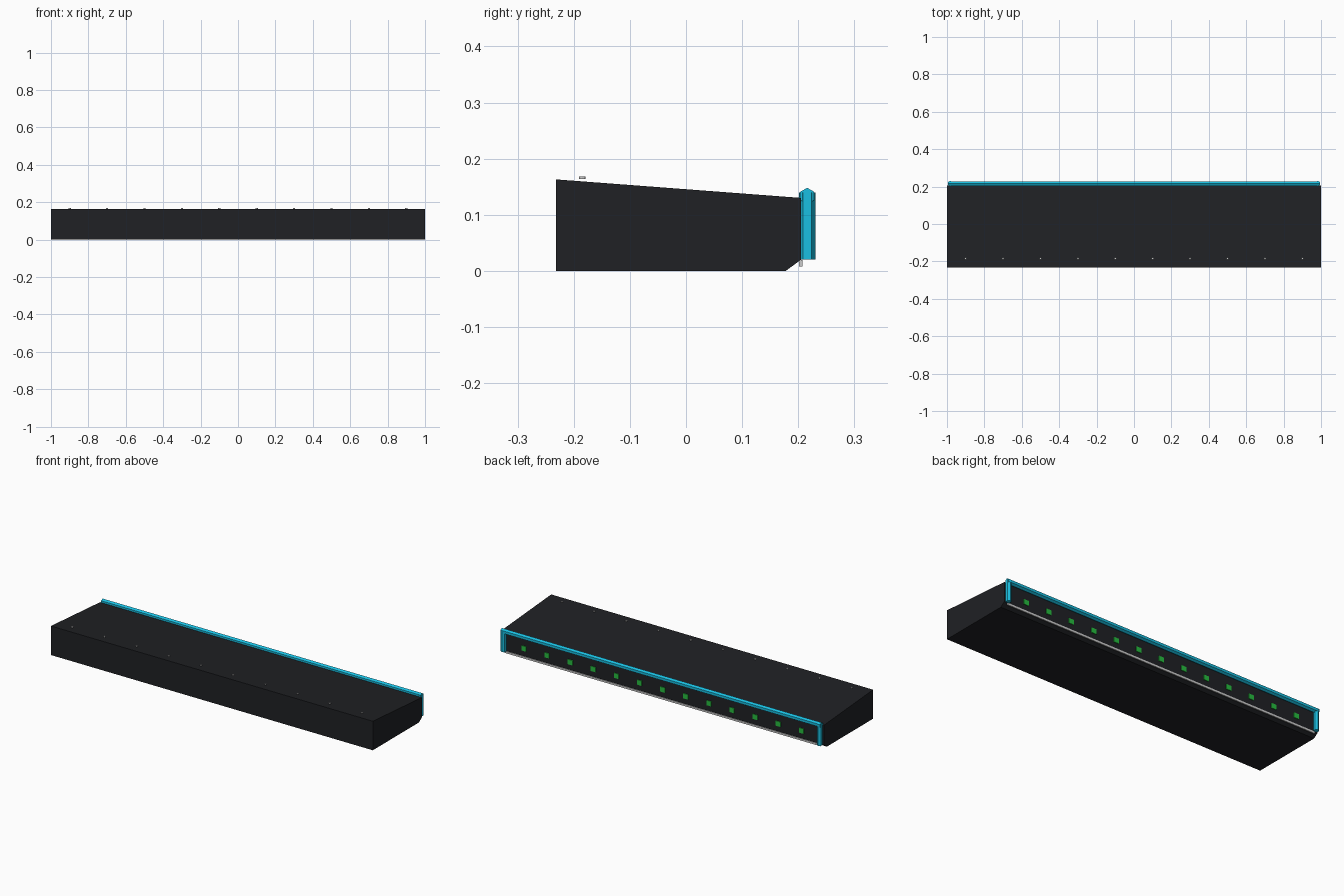
import bpy, bmesh, math
from mathutils import Matrix

if "Cube" in bpy.data.objects:
    bpy.data.objects.remove(bpy.data.objects["Cube"])


def material(name, rgb):
    m = bpy.data.materials.new(name)
    m.diffuse_color = (*rgb, 1)
    m.use_nodes = True
    m.node_tree.nodes["Principled BSDF"].inputs["Base Color"].default_value = m.diffuse_color
    return m


dark = material("charcoal", (0.014, 0.015, 0.018))
cyan = material("cyan", (0.01, 0.52, 0.75))
green = material("green", (0.02, 0.5, 0.05))
silver = material("silver", (0.6, 0.6, 0.62))


def finish(bm, name, mat):
    bmesh.ops.recalc_face_normals(bm, faces=bm.faces)
    me = bpy.data.meshes.new(name)
    bm.to_mesh(me)
    bm.free()
    me.materials.append(mat)
    ob = bpy.data.objects.new(name, me)
    bpy.context.collection.objects.link(ob)
    return ob


def box(name, mat, centre, size):
    bm = bmesh.new()
    bmesh.ops.create_cube(bm, size=1, matrix=Matrix.Translation(centre) @ Matrix.Diagonal((*size, 1)))
    return finish(bm, name, mat)


def rod(name, mat, centre, radius, length, sides, rot=Matrix()):
    bm = bmesh.new()
    bmesh.ops.create_cone(bm, cap_ends=True, segments=sides, radius1=radius, radius2=radius,
                          depth=length, matrix=Matrix.Translation(centre) @ rot)
    return finish(bm, name, mat)


# body: side profile extruded along x
profile = [(-0.232, 0), (-0.232, 0.163), (0.205, 0.13), (0.205, 0.02), (0.178, 0)]
bm = bmesh.new()
face = bm.faces.new([bm.verts.new((-1, y, z)) for y, z in profile])
ext = bmesh.ops.extrude_face_region(bm, geom=[face])
bmesh.ops.translate(bm, vec=(2, 0, 0), verts=[v for v in ext["geom"] if isinstance(v, bmesh.types.BMVert)])
finish(bm, "body", dark)

# hexagonal trim around the back face: top bar with a ridge up, posts with a flat outward
ridge_up = Matrix.Rotation(math.pi / 2, 4, 'Y') @ Matrix.Rotation(math.pi / 6, 4, 'Z')
flat_out = Matrix.Rotation(math.pi / 6, 4, 'Z')
top_bar = rod("trim_top_bar", cyan, (0, 0.216, 0.1335), 0.0145, 1.985, 6, ridge_up)
# keep a vertex pointing up whatever the starting angle of the primitive
if max(v.co.z for v in top_bar.data.vertices) < 0.1475:
    top_bar.data.transform(Matrix.Translation((0, 0.216, 0.1335)) @ Matrix.Rotation(math.pi / 6, 4, 'X')
                           @ Matrix.Translation((0, -0.216, -0.1335)))
for side, sx in (("left", -1), ("right", 1)):
    c = (sx * 0.9825, 0.216, 0.08)
    post = rod("trim_post_" + side, cyan, c, 0.0145, 0.12, 6)
    if max(v.co.y for v in post.data.vertices) < 0.23:
        post.data.transform(Matrix.Translation(c) @ flat_out @ Matrix.Translation([-k for k in c]))

# silver strip below the back face
box("bottom_strip", silver, (0, 0.2045, 0.0135), (1.96, 0.007, 0.011))

# green lights on the back face
for i in range(13):
    box(f"light_{i + 1}", green, (-0.862 + i * 1.724 / 12, 0.206, 0.064), (0.03, 0.006, 0.028))

# small studs along the top front
for i in range(10):
    rod(f"stud_{i + 1}", silver, (-0.9 + 0.2 * i, -0.185, 0.166), 0.006, 0.004, 12)
